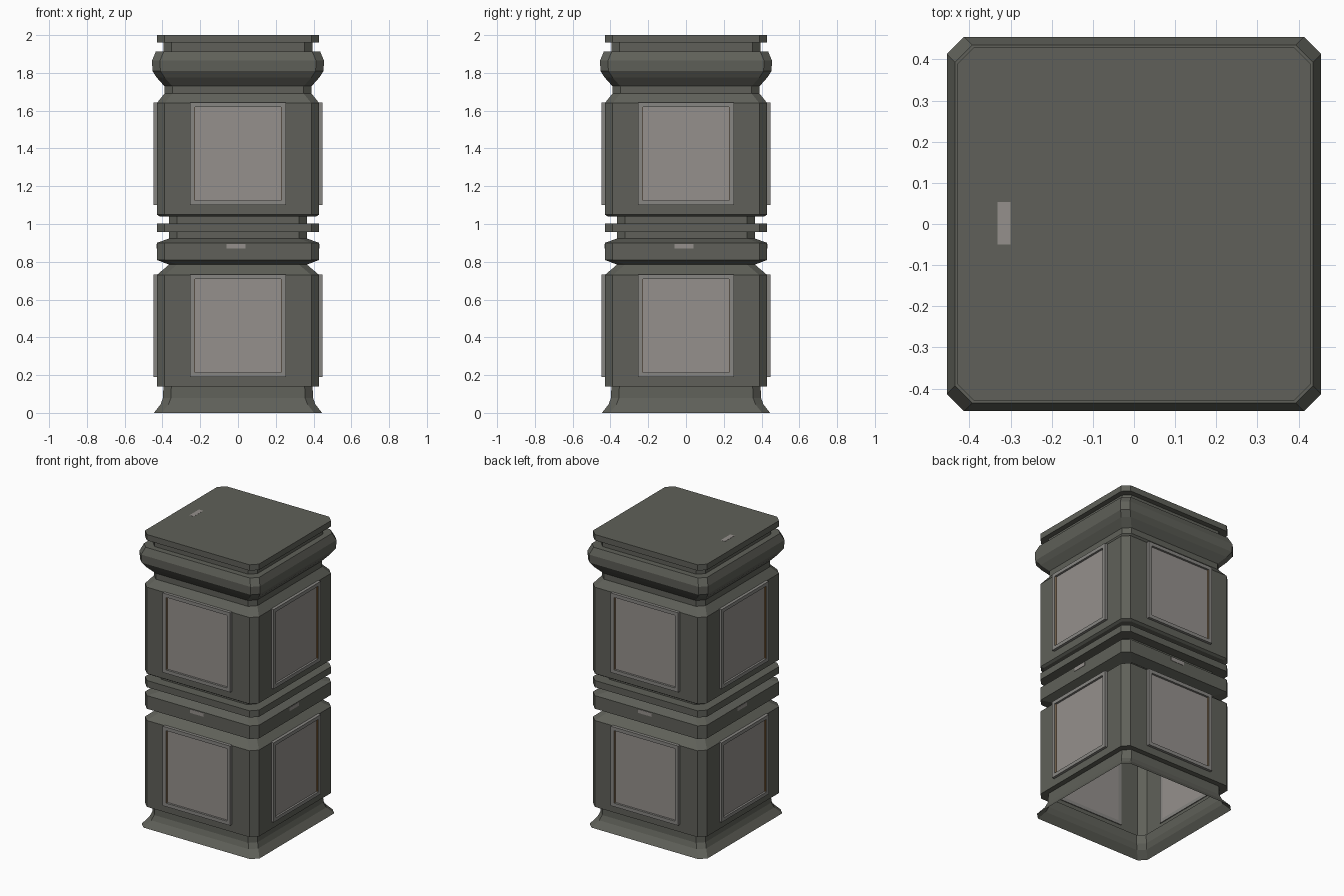
import bpy, bmesh, math
from mathutils import Matrix

if "Cube" in bpy.data.objects:
    bpy.data.objects.remove(bpy.data.objects["Cube"])


def material(name, rgb):
    m = bpy.data.materials.new(name)
    m.diffuse_color = (*rgb, 1)
    m.use_nodes = True
    m.node_tree.nodes["Principled BSDF"].inputs["Base Color"].default_value = m.diffuse_color
    return m


STONE = material("dark_stone", (0.115, 0.118, 0.10))
PANE = material("pale_panel", (0.30, 0.28, 0.265))
FRAME = material("frame_grey", (0.245, 0.24, 0.225))
RUST = material("rust_edge", (0.28, 0.14, 0.04))


def finish(name, bm, mats):
    me = bpy.data.meshes.new(name)
    bm.to_mesh(me)
    bm.free()
    for m in mats:
        me.materials.append(m)
    ob = bpy.data.objects.new(name, me)
    bpy.context.collection.objects.link(ob)
    return ob


# Pillar shell: square section with cut corners, open underneath
profile = [(0.445, 0), (0.41, 0.045), (0.397, 0.08), (0.395, 0.14), (0.43, 0.14),
           (0.43, 0.73), (0.365, 0.785), (0.43, 0.81), (0.43, 0.90), (0.365, 0.923),
           (0.365, 0.957), (0.43, 0.957), (0.43, 1.003), (0.365, 1.003), (0.365, 1.04),
           (0.415, 1.04), (0.43, 1.05), (0.43, 1.64), (0.39, 1.69), (0.39, 1.73),
           (0.43, 1.775), (0.453, 1.81), (0.455, 1.865), (0.435, 1.913), (0.395, 1.913),
           (0.395, 1.96), (0.43, 1.96), (0.43, 2.0)]
CUT = 0.042
bm = bmesh.new()
rings = []
for h, z in profile:
    k = h - CUT
    pts = [(k, -h), (h, -k), (h, k), (k, h), (-k, h), (-h, k), (-h, -k), (-k, -h)]
    rings.append([bm.verts.new((x, y, z)) for x, y in pts])
for a, b in zip(rings, rings[1:]):
    for i in range(8):
        j = (i + 1) % 8
        bm.faces.new((a[i], a[j], b[j], b[i]))
bm.faces.new(rings[-1])
finish("pillar", bm, [STONE])


def add_box(bm, x0, x1, y0, y1, z0, z1, rot, mat=0):
    m = Matrix.Translation(((x0 + x1) / 2, (y0 + y1) / 2, (z0 + z1) / 2)) @ \
        Matrix.Diagonal((x1 - x0, y1 - y0, z1 - z0, 1))
    vs = bmesh.ops.create_cube(bm, size=1, matrix=rot @ m)["verts"]
    for f in {f for v in vs for f in v.link_faces}:
        f.material_index = mat


# Raised frames with recessed panes on all four sides, two tiers
W, B = 0.255, 0.024
for tier, z0 in (("lower", 0.19), ("upper", 1.10)):
    z1 = z0 + 0.543
    frames, panes = bmesh.new(), bmesh.new()
    for q in range(4):
        rot = Matrix.Rotation(q * math.pi / 2, 4, 'Z')
        add_box(frames, -W, W, -0.448, -0.424, z0, z0 + B, rot)
        add_box(frames, -W, W, -0.448, -0.424, z1 - B, z1, rot)
        for s in (-1, 1):
            xs = sorted((s * W, s * (W - B)))
            add_box(frames, *xs, -0.448, -0.424, z0 + B, z1 - B, rot)
            # rusty strip lining the upright inner edge
            xs = sorted((s * (W - B), s * (W - B - 0.003)))
            add_box(frames, *xs, -0.442, -0.43, z0 + B, z1 - B, rot, 1)
        add_box(panes, -W + B, W - B, -0.434, -0.424, z0 + B, z1 - B, rot)
    finish(tier + "_frames", frames, [FRAME, RUST])
    finish(tier + "_panes", panes, [PANE])

# Small worn patches on the middle band and on the top
bm = bmesh.new()
for q in range(4):
    rot = Matrix.Rotation(q * math.pi / 2, 4, 'Z')
    add_box(bm, -0.06, 0.04, -0.432, -0.428, 0.87, 0.895, rot)
add_box(bm, -0.332, -0.30, -0.05, 0.053, 1.998, 2.001, Matrix.Identity(4))
finish("worn_patches", bm, [PANE])
